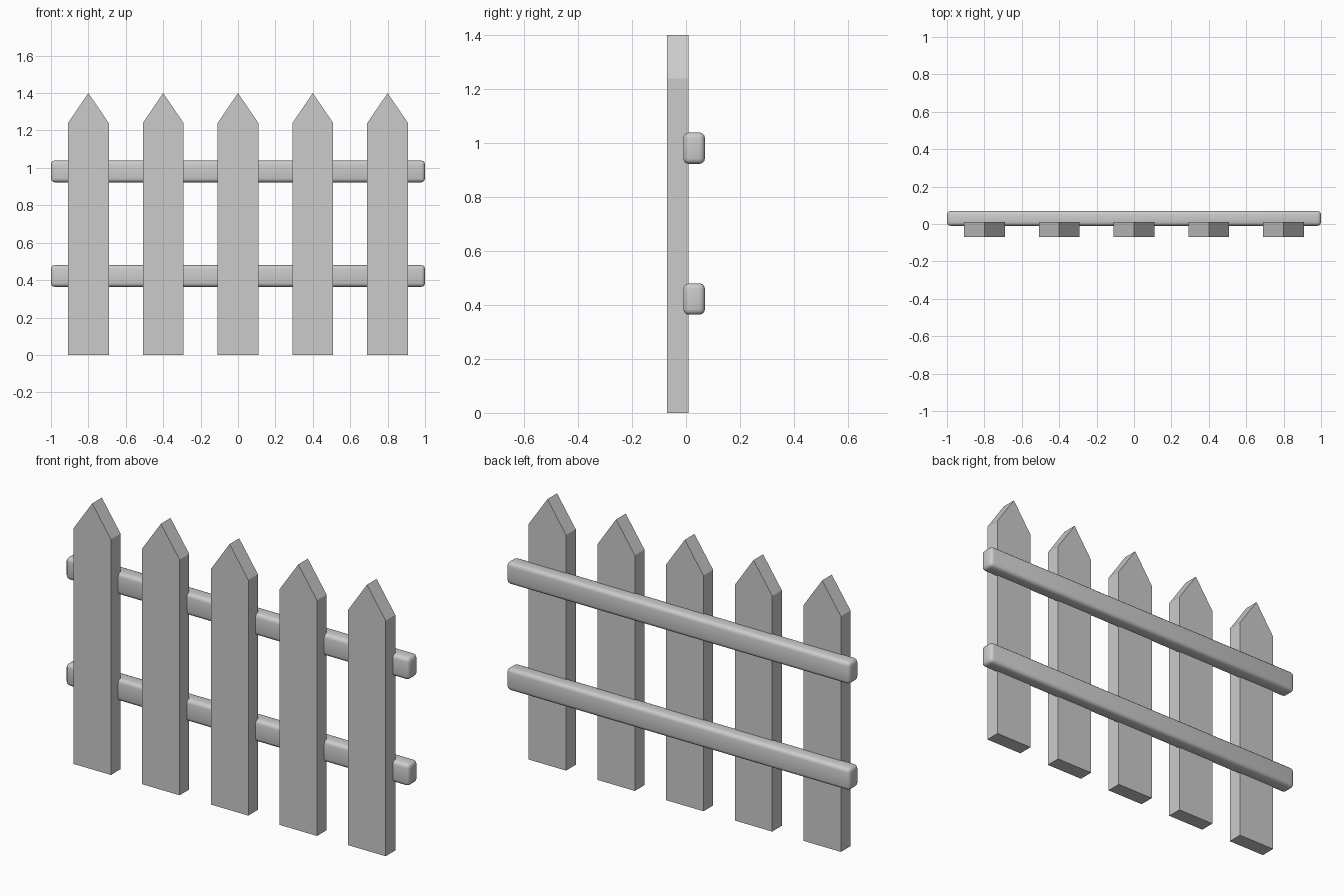
import bpy, bmesh

if "Cube" in bpy.data.objects:
    bpy.data.objects.remove(bpy.data.objects["Cube"])


def finish(bm, name):
    bmesh.ops.recalc_face_normals(bm, faces=bm.faces)
    mesh = bpy.data.meshes.new(name)
    bm.to_mesh(mesh)
    bm.free()
    obj = bpy.data.objects.new(name, mesh)
    bpy.context.collection.objects.link(obj)
    return obj


def picket(name, x):
    w, shoulder, tip, y0, depth = 0.109, 1.24, 1.4, -0.07, 0.08
    bm = bmesh.new()
    profile = [(-w, 0), (w, 0), (w, shoulder), (0, tip), (-w, shoulder)]
    face = bm.faces.new([bm.verts.new((x + px, y0, pz)) for px, pz in profile])
    ext = bmesh.ops.extrude_face_region(bm, geom=[face])
    moved = [v for v in ext["geom"] if isinstance(v, bmesh.types.BMVert)]
    bmesh.ops.translate(bm, verts=moved, vec=(0, depth, 0))
    return finish(bm, name)


def rail(name, z):
    bm = bmesh.new()
    bmesh.ops.create_cube(bm, size=1)
    bmesh.ops.scale(bm, verts=bm.verts, vec=(2.0, 0.08, 0.116))
    bmesh.ops.translate(bm, verts=bm.verts, vec=(0, 0.03, z))
    # Rounded edges
    bmesh.ops.bevel(bm, geom=bm.edges[:], offset=0.02, segments=3,
                    profile=0.5, affect='EDGES')
    obj = finish(bm, name)
    bpy.ops.object.select_all(action='DESELECT')
    obj.select_set(True)
    bpy.context.view_layer.objects.active = obj
    bpy.ops.object.shade_smooth_by_angle()


# Five pointed pickets in front
for i in range(5):
    picket(f"picket_{i + 1}", -0.8 + 0.4 * i)

# Two rounded rails behind
rail("lower_rail", 0.422)
rail("upper_rail", 0.981)
